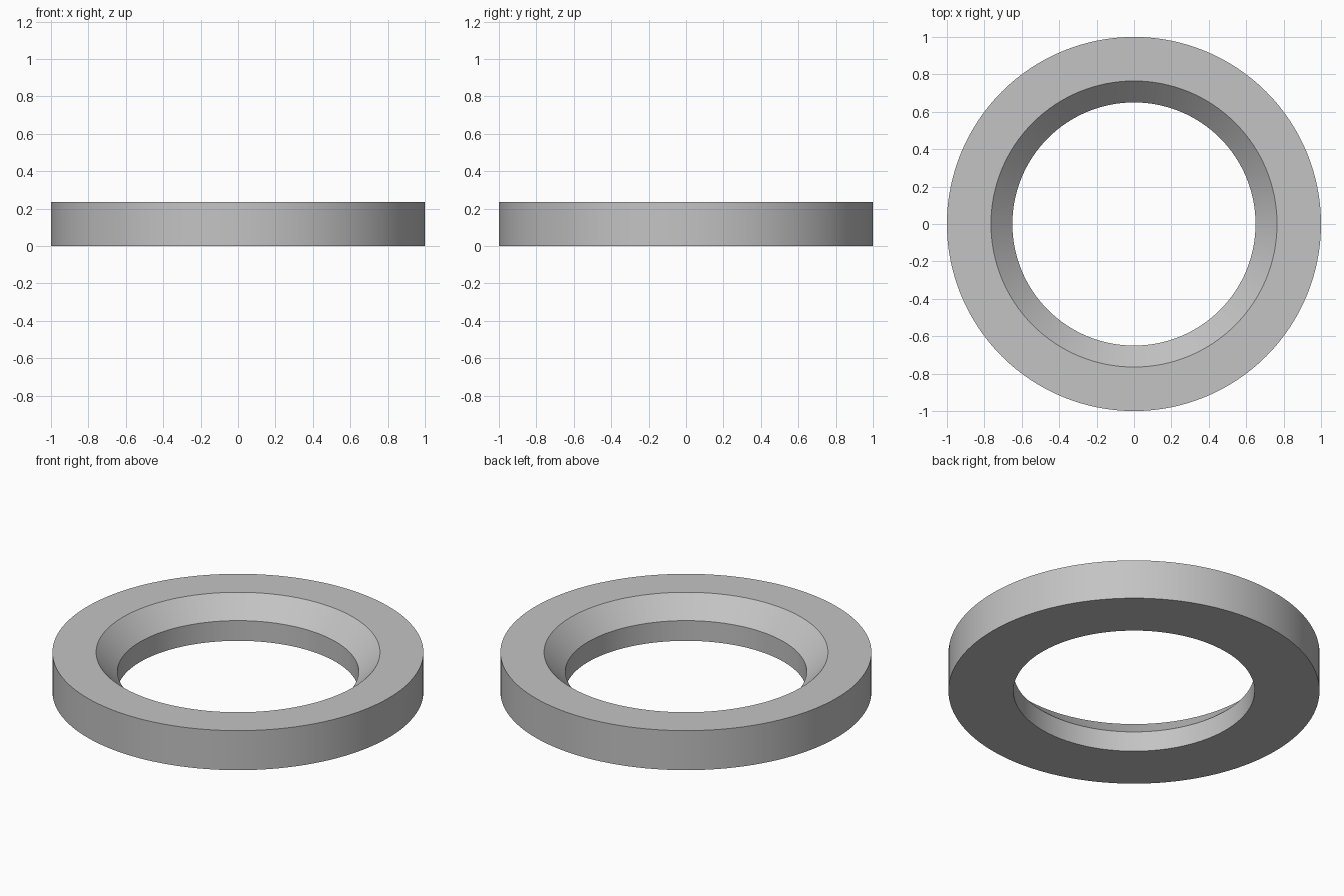
import bpy
import bmesh
import math

cube = bpy.data.objects.get("Cube")
if cube:
    bpy.data.objects.remove(cube, do_unlink=True)

# Plain grey material
grey = bpy.data.materials.new("plain_grey")
grey.use_nodes = True
colour = (0.55, 0.55, 0.55, 1)
grey.diffuse_color = colour
grey.node_tree.nodes["Principled BSDF"].inputs["Base Color"].default_value = colour

# Cross-section (radius, height): flat ring with a countersunk upper bore
SEGMENTS = 128
profile = [(0.65, 0), (1, 0), (1, 0.235), (0.765, 0.235), (0.65, 0.12)]

# Turn the closed cross-section around the vertical axis
bm = bmesh.new()
verts = [bm.verts.new((r, 0, z)) for r, z in profile]
edges = [bm.edges.new((v, verts[i - 1])) for i, v in enumerate(verts)]
bmesh.ops.spin(bm, geom=verts + edges, cent=(0, 0, 0), axis=(0, 0, 1),
               angle=math.tau, steps=SEGMENTS, use_merge=True)
bmesh.ops.remove_doubles(bm, verts=bm.verts, dist=0.0001)
bmesh.ops.recalc_face_normals(bm, faces=bm.faces)

mesh = bpy.data.meshes.new("countersunk_ring")
bm.to_mesh(mesh)
bm.free()
mesh.materials.append(grey)
ring = bpy.data.objects.new("countersunk_ring", mesh)
bpy.context.collection.objects.link(ring)

# Smooth round walls with crisp rims
bpy.ops.object.select_all(action="DESELECT")
ring.select_set(True)
bpy.context.view_layer.objects.active = ring
bpy.ops.object.shade_smooth_by_angle(angle=math.radians(30))
